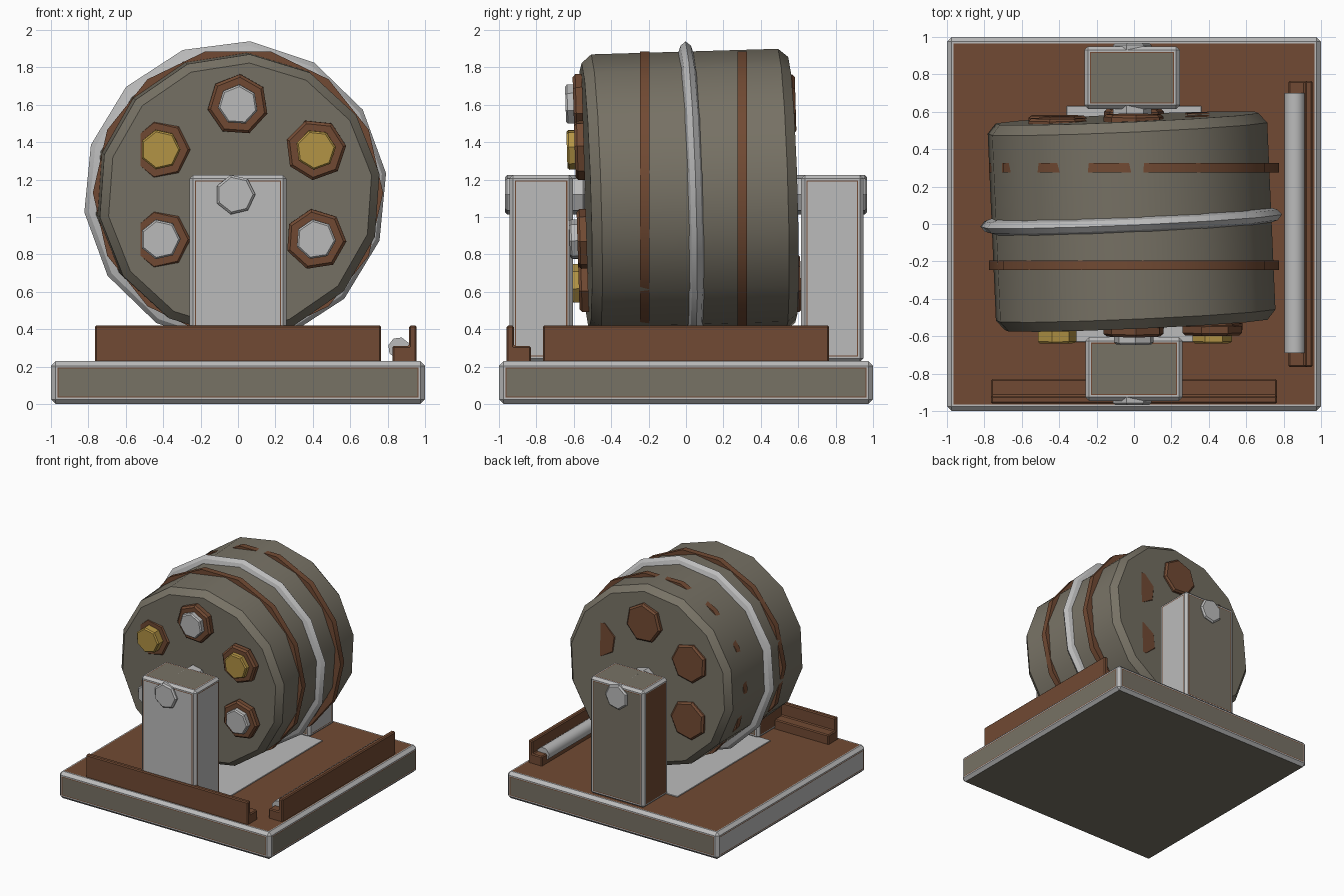
import bpy, bmesh, math
from mathutils import Matrix, Vector

if "Cube" in bpy.data.objects:
    bpy.data.objects.remove(bpy.data.objects["Cube"])

WHITE, BROWN, OLIVE, GOLD = range(4)
MATS = []
for mat_name, rgb in (("pale metal", (0.50, 0.50, 0.50)), ("rust brown", (0.165, 0.068, 0.033)),
                      ("olive grey", (0.185, 0.168, 0.130)), ("brass", (0.46, 0.30, 0.06))):
    m = bpy.data.materials.new(mat_name)
    m.diffuse_color = (*rgb, 1)
    m.use_nodes = True
    m.node_tree.nodes["Principled BSDF"].inputs["Base Color"].default_value = m.diffuse_color
    MATS.append(m)


def finish(name, bm, smooth=None):
    bmesh.ops.recalc_face_normals(bm, faces=bm.faces)
    me = bpy.data.meshes.new(name)
    for f in bm.faces:
        f.smooth = smooth is not None
    bm.to_mesh(me)
    bm.free()
    for m in MATS:
        me.materials.append(m)
    if smooth:
        me.set_sharp_from_angle(angle=math.radians(smooth))
    ob = bpy.data.objects.new(name, me)
    bpy.context.collection.objects.link(ob)
    return ob


def lathe(name, profile, n, phase, loc, mat, rot=(0, 0, 0), ring=False, smooth=None):
    """Revolve (radius, y) points about the y axis; ring closes the profile on itself."""
    bm = bmesh.new()
    loops = []
    for r, y in profile:
        angles = [math.radians(phase + 360 * i / n) for i in range(n)]
        loops.append([bm.verts.new((r * math.cos(a), y, r * math.sin(a))) for a in angles])
    pairs = list(zip(loops, loops[1:]))
    if ring:
        pairs.append((loops[-1], loops[0]))
    else:
        bm.faces.new(loops[0])
        bm.faces.new(loops[-1])
    for a, b in pairs:
        for i in range(n):
            j = (i + 1) % n
            bm.faces.new((a[i], a[j], b[j], b[i]))
    for f in bm.faces:
        f.material_index = mat
    ob = finish(name, bm, smooth)
    ob.location = loc
    ob.rotation_euler = [math.radians(a) for a in rot]
    return ob


def box_mesh(lo, hi, bevel):
    bm = bmesh.new()
    lo, hi = Vector(lo), Vector(hi)
    bmesh.ops.create_cube(bm, size=1, matrix=Matrix.Translation((lo + hi) / 2) @ Matrix.Diagonal((*(hi - lo), 1)))
    bmesh.ops.bevel(bm, geom=list(bm.edges), offset=bevel, segments=1, affect='EDGES', profile=0.5)
    bm.normal_update()
    return bm


def panel_box(name, lo, hi, bevel, colours, plain=()):
    """Pale chamfered frame, thin brown seam and a coloured panel on each side."""
    bm = box_mesh(lo, hi, bevel)
    for f in list(bm.faces):
        key = next((s + a for k, a in enumerate("xyz") for s, d in (("-", -1), ("+", 1))
                    if f.normal[k] * d > 0.99), None)
        if key is None:
            continue
        if key not in plain:
            bmesh.ops.inset_individual(bm, faces=[f], thickness=0.014)
            seam = bmesh.ops.inset_individual(bm, faces=[f], thickness=0.008)["faces"]
            for s in seam:
                s.material_index = BROWN
        f.material_index = colours[key]
    return finish(name, bm)


def rail(name, points, axis, start, end):
    """Extrude an L section along x or y."""
    bm = bmesh.new()
    put = (lambda u, z, t: (t, u, z)) if axis == 'x' else (lambda u, z, t: (u, t, z))
    a = [bm.verts.new(put(u, z, start)) for u, z in points]
    b = [bm.verts.new(put(u, z, end)) for u, z in points]
    bm.faces.new(a)
    bm.faces.new(b)
    for i in range(len(a)):
        j = (i + 1) % len(a)
        bm.faces.new((a[i], a[j], b[j], b[i]))
    bmesh.ops.recalc_face_normals(bm, faces=bm.faces)
    bmesh.ops.bevel(bm, geom=list(bm.edges), offset=0.008, segments=1, affect='EDGES', profile=0.5)
    for f in bm.faces:
        f.material_index = BROWN
    return finish(name, bm)


# Base slab and floor sheet
panel_box("base", (-1, -1, 0), (1, 1, 0.23), 0.025,
          {"-x": WHITE, "+x": OLIVE, "-y": OLIVE, "+y": OLIVE, "+z": BROWN, "-z": OLIVE}, plain=("-z",))
sheet = box_mesh((-0.36, -0.63, 0.228), (0.36, 0.63, 0.237), 0.002)
finish("floor_sheet", sheet)

# Posts, each turned very slightly off square
panel_box("front_post", (-0.26, -0.945, 0.225), (0.26, -0.605, 1.225), 0.02,
          {"-x": BROWN, "+x": WHITE, "-y": WHITE, "+y": OLIVE, "+z": OLIVE, "-z": OLIVE})
panel_box("back_post", (-0.265, 0.615, 0.225), (0.245, 0.95, 1.225), 0.02,
          {"-x": BROWN, "+x": WHITE, "-y": OLIVE, "+y": OLIVE, "+z": OLIVE, "-z": OLIVE})

# Drum, slightly skewed, with its raised middle band
CZ, TILT = 1.13, 1.7
SKEW = (TILT, 0, 2.5)
lathe("drum", [(0.712, -0.553), (0.757, -0.5), (0.757, 0.5), (0.712, 0.553)], 14, 86,
      (-0.013, 0.013, CZ), OLIVE, SKEW, smooth=30)
lathe("middle_band", [(0.73, -0.048), (0.79, -0.028), (0.814, 0), (0.79, 0.028), (0.73, 0.048)], 14, 84.5,
      (-0.015, 0.018, CZ), WHITE, SKEW, ring=True, smooth=30)

# Square-set hoops that surface through the skewed drum
for name, y in (("front_hoop", -0.22), ("back_hoop", 0.30)):
    lathe(name, [(0.72, -0.025), (0.776, -0.025), (0.776, 0.025), (0.72, 0.025)], 14, 0,
          (0, y, CZ), BROWN, ring=True, smooth=30)

# Six end plates on each face; the front ones carry alternating knobs
for i, phase in enumerate((86, 0, 0, 90, -4, 7)):
    a = math.radians(90 + 60 * i)
    x, z = 0.48 * math.cos(a), CZ - 0.01 + 0.48 * math.sin(a)
    lean = -(z - CZ) * math.sin(math.radians(TILT))
    front = -0.563 if x < -0.1 else -0.588
    lathe(f"front_plate_{i}", [(0.148, 0), (0.164, 0.014), (0.164, 0.05)], 7, phase,
          (x, front + lean, z), BROWN, (TILT, 0, 0))
    lathe(f"knob_{i}", [(0.098, 0), (0.108, 0.01), (0.108, 0.09)], 7, phase,
          (x, -0.63 + lean, z), GOLD if i % 2 else WHITE, (TILT, 0, 0))
    back = 0.585 if x > 0.1 else (0.572 if x < -0.1 else 0.6)
    lathe(f"back_plate_{i}", [(0.164, -0.05), (0.164, -0.014), (0.148, 0)], 7, phase,
          (x, back + lean, z), BROWN, (TILT, 0, 0))

# Axle stubs through the posts
for name, y0, y1 in (("front_axle", -0.968, -0.54), ("back_axle", 0.54, 0.968)):
    lathe(name, [(0.095, y0), (0.108, y0 + 0.012), (0.108, y1 - 0.012), (0.095, y1)], 7, 52,
          (-0.015, 0, 1.12), WHITE)

# L-shaped rails on the front and right, and the loose rod
rail("front_rail", [(-0.96, 0.22), (-0.83, 0.22), (-0.83, 0.31), (-0.92, 0.31), (-0.92, 0.42), (-0.96, 0.42)],
     'x', -0.765, 0.765)
rail("right_rail", [(0.955, 0.22), (0.825, 0.22), (0.825, 0.31), (0.915, 0.31), (0.915, 0.42), (0.955, 0.42)],
     'y', -0.765, 0.765)
lathe("rod", [(0.058, -0.69), (0.058, 0.70)], 8, 75, (0.86, 0, 0.30), WHITE, smooth=60)
